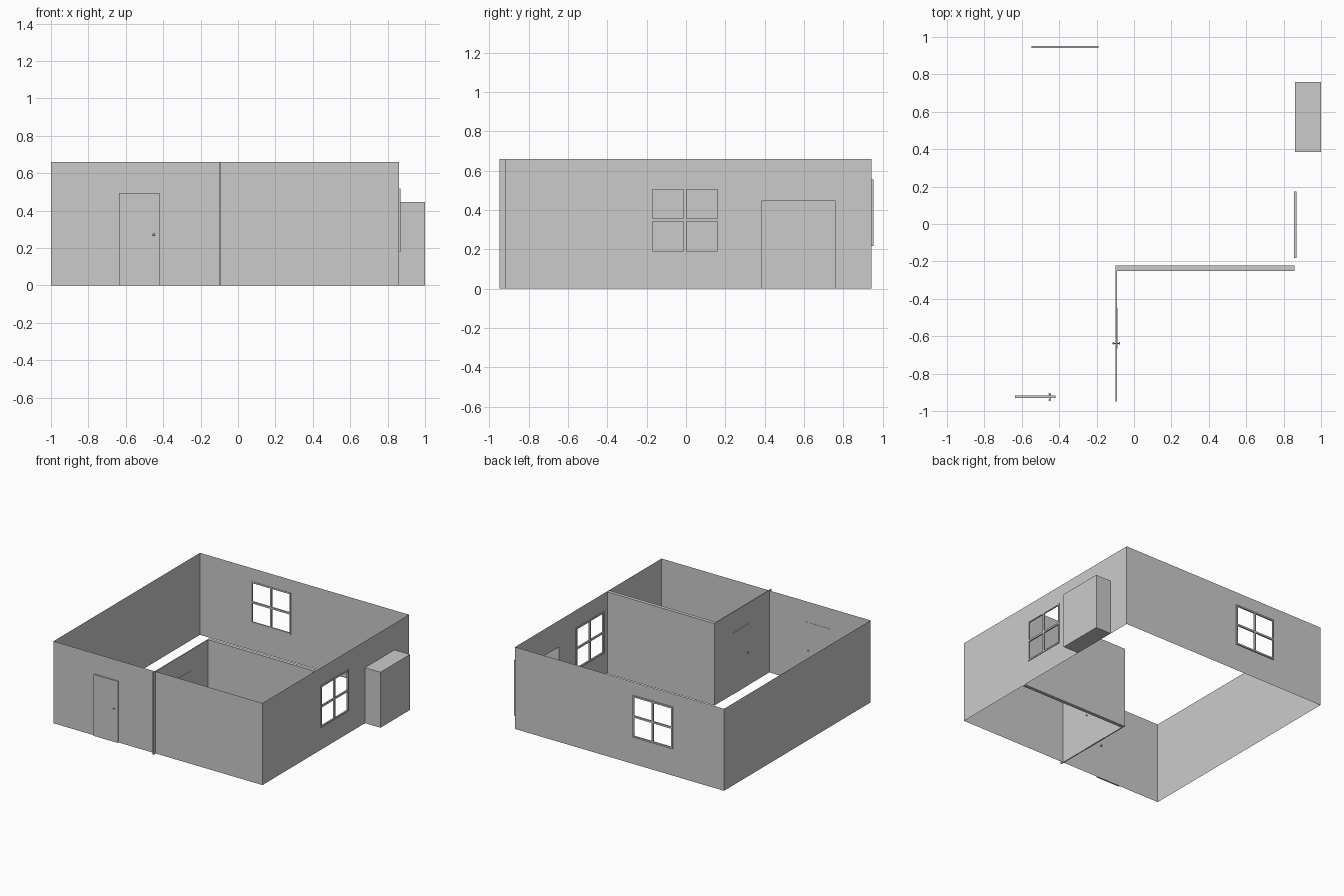
import bpy, bmesh
from mathutils import Matrix

if "Cube" in bpy.data.objects:
    bpy.data.objects.remove(bpy.data.objects["Cube"])

H = 0.66
X0, X1, Y0, Y1 = -1.0, 0.862, -0.92, 0.944


def finish(name, bm):
    bmesh.ops.recalc_face_normals(bm, faces=bm.faces)
    me = bpy.data.meshes.new(name)
    bm.to_mesh(me)
    bm.free()
    ob = bpy.data.objects.new(name, me)
    bpy.context.collection.objects.link(ob)
    return ob


def panel(name, axis, pos, u0, u1, z0, z1, holes=(), thick=0):
    """Upright sheet at axis=pos, with rectangular holes (ua, ub, za, zb)."""
    us = sorted({u0, u1, *[v for h in holes for v in h[:2]]})
    zs = sorted({z0, z1, *[v for h in holes for v in h[2:]]})
    bm = bmesh.new()

    def vert(u, z):
        return bm.verts.new((pos, u, z) if axis == 'x' else (u, pos, z))

    grid = {(u, z): vert(u, z) for u in us for z in zs}
    for a, b in zip(us, us[1:]):
        for c, d in zip(zs, zs[1:]):
            mu, mz = (a + b) / 2, (c + d) / 2
            if any(h[0] < mu < h[1] and h[2] < mz < h[3] for h in holes):
                continue
            bm.faces.new([grid[a, c], grid[b, c], grid[b, d], grid[a, d]])
    ob = finish(name, bm)
    if thick:
        m = ob.modifiers.new("thickness", 'SOLIDIFY')
        m.thickness = thick
        m.offset = 0
    return ob


def box(name, x0, x1, y0, y1, z0, z1, open_left=False):
    bm = bmesh.new()
    bmesh.ops.create_cube(bm, size=1)
    for v in bm.verts:
        v.co = (x1 if v.co.x > 0 else x0, y1 if v.co.y > 0 else y0, z1 if v.co.z > 0 else z0)
    if open_left:
        left = [f for f in bm.faces if all(abs(v.co.x - x0) < 1e-5 for v in f.verts)]
        bmesh.ops.delete(bm, geom=left, context='FACES')
    return finish(name, bm)


def window(name, axis, pos, u0, u1, z0, z1):
    """Four-pane open frame."""
    b, m = 0.012, 0.007
    uc, zc = (u0 + u1) / 2, (z0 + z1) / 2
    panes = [(ua, ub, za, zb)
             for ua, ub in ((u0 + b, uc - m), (uc + m, u1 - b))
             for za, zb in ((z0 + b, zc - m), (zc + m, z1 - b))]
    panel(name, axis, pos, u0, u1, z0, z1, panes, 0.012)
    return (u0 + b, u1 - b, z0 + b, z1 - b)


def knob(name, axis, x, y, z):
    """Spindle with a round knob on each side of the door."""
    bm = bmesh.new()
    bmesh.ops.create_cone(bm, cap_ends=True, segments=12, radius1=0.003, radius2=0.003, depth=0.036)
    for s in (-1, 1):
        bmesh.ops.create_uvsphere(bm, u_segments=12, v_segments=8, radius=0.007,
                                  matrix=Matrix.Translation((0, 0, s * 0.016)) @ Matrix.Diagonal((1, 1, 0.6, 1)))
    rot = Matrix.Rotation(1.570796, 4, 'Y' if axis == 'x' else 'X')
    bmesh.ops.transform(bm, matrix=Matrix.Translation((x, y, z)) @ rot, verts=bm.verts)
    ob = finish(name, bm)
    bpy.context.view_layer.objects.active = ob
    ob.select_set(True)
    bpy.ops.object.shade_smooth_by_angle()
    ob.select_set(False)


# Windows
side_hole = window("side_window_frame", 'x', X1, -0.183, 0.173, 0.18, 0.517)
back_hole = window("back_window_frame", 'y', Y1 + 0.003, -0.547, -0.19, 0.217, 0.554)

# Outer walls, single sheets
fire_hole = (0.385, 0.76, 0.0, 0.447)
panel("left_wall", 'x', X0, Y0, Y1, 0, H)
panel("front_wall", 'y', Y0, X0, X1, 0, H)
panel("back_wall", 'y', Y1, X0, X1, 0, H, [back_hole])
panel("right_wall", 'x', X1, Y0, Y1, 0, H, [side_hole, fire_hole])

# Alcove on the right wall, open to the room
box("alcove", X1, 1.0, 0.385, 0.76, 0, 0.447, open_left=True)

# Inner walls
box("inner_wall_long", -0.094, 0.857, -0.25, -0.222, 0, H)
box("inner_wall_short", -0.098, -0.09, -0.949, -0.222, 0, H)

# Doors and knobs
box("front_door", -0.635, -0.42, -0.93, -0.918, 0, 0.495)
box("inner_door", -0.1, -0.088, -0.665, -0.45, 0, 0.495)
knob("front_door_knob", 'y', -0.45, -0.925, 0.272)
knob("inner_door_knob", 'x', -0.094, -0.638, 0.272)
